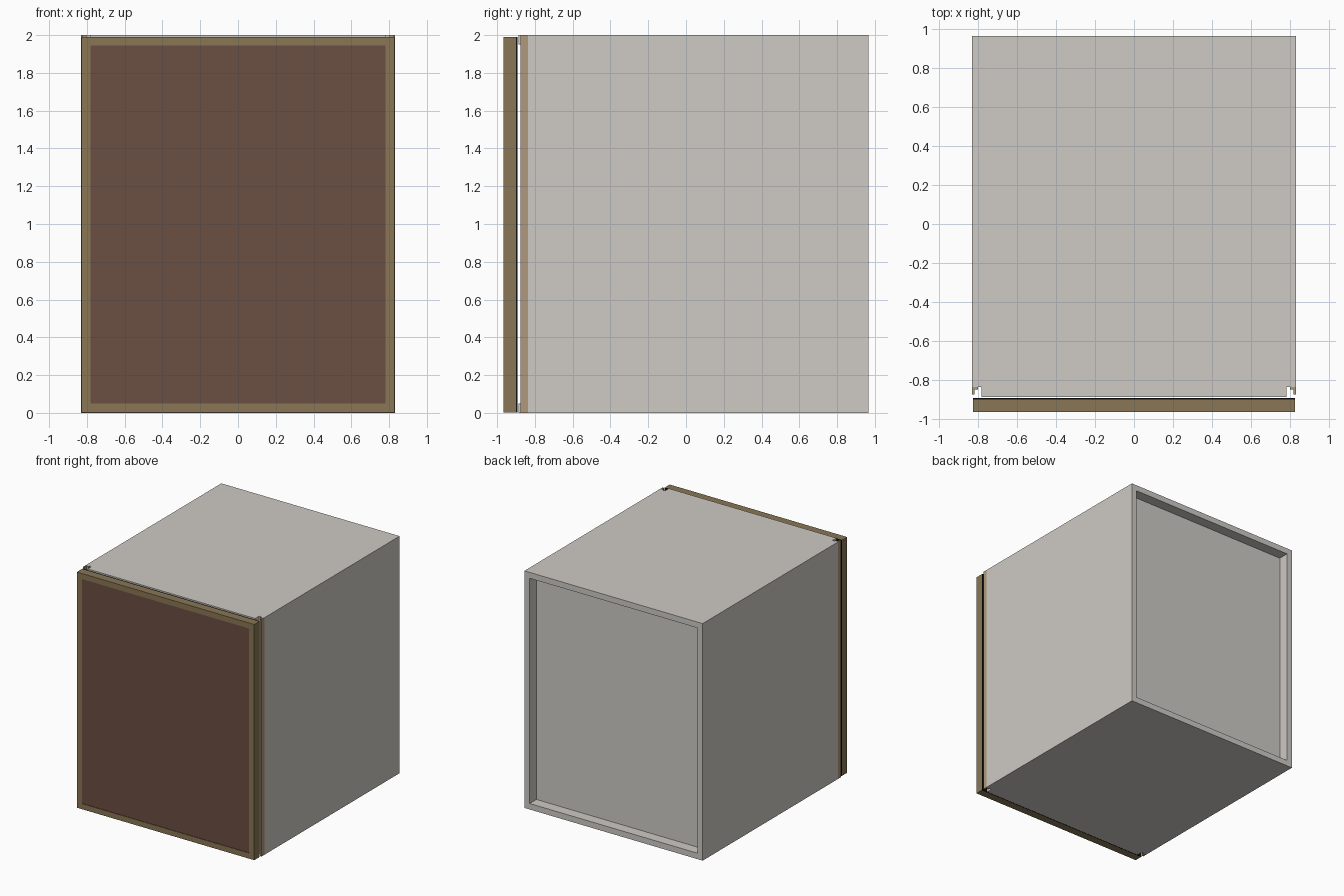
import bpy, bmesh

if "Cube" in bpy.data.objects:
    bpy.data.objects.remove(bpy.data.objects["Cube"])


def material(name, srgb):
    m = bpy.data.materials.new(name)
    lin = [c / 12.92 if c <= 0.04045 else ((c + 0.055) / 1.055) ** 2.4 for c in srgb]
    m.diffuse_color = (*lin, 1)
    m.use_nodes = True
    m.node_tree.nodes["Principled BSDF"].inputs["Base Color"].default_value = m.diffuse_color
    return m


GREY = material("warm grey board", (0.81, 0.795, 0.775))
OLIVE = material("olive wood", (0.535, 0.465, 0.335))
BROWN = material("dark brown panel", (0.42, 0.31, 0.26))
TAN = material("tan edging", (0.69, 0.60, 0.48))
BLACK = material("black seal", (0.06, 0.06, 0.06))


def prism(name, outline, z0, z1, mat):
    """Extrude an xy outline from z0 to z1."""
    bm = bmesh.new()
    face = bm.faces.new([bm.verts.new((x, y, z0)) for x, y in outline])
    ext = bmesh.ops.extrude_face_region(bm, geom=[face])
    verts = [g for g in ext["geom"] if isinstance(g, bmesh.types.BMVert)]
    bmesh.ops.translate(bm, verts=verts, vec=(0, 0, z1 - z0))
    bmesh.ops.recalc_face_normals(bm, faces=bm.faces)
    mesh = bpy.data.meshes.new(name)
    bm.to_mesh(mesh)
    bm.free()
    mesh.materials.append(mat)
    ob = bpy.data.objects.new(name, mesh)
    bpy.context.collection.objects.link(ob)
    return ob


def box(name, x0, x1, y0, y1, z0, z1, mat):
    return prism(name, [(x0, y0), (x1, y0), (x1, y1), (x0, y1)], z0, z1, mat)


W, T = 0.832, 0.05              # half width, board thickness
BACK, SIDE_F, DECK_F = 0.966, -0.837, -0.888
IN = W - T

# Top and bottom boards, notched at the front corners
deck = [(-W, SIDE_F), (-W, BACK), (IN, BACK), (IN, DECK_F), (-IN, DECK_F), (-IN, SIDE_F)]
prism("bottom_board", deck, 0, T, GREY)
prism("top_board", deck, 2 - T, 2, GREY)

# Side boards and recessed back
box("right_side", IN, W, SIDE_F, BACK, 0, 2, GREY)
box("left_side", -W, -IN, SIDE_F, BACK, T, 2 - T, GREY)
box("back_panel", -IN, IN, 0.86, 0.876, T, 2 - T, GREY)

# L-shaped edging on the front corners
for s, side in ((-1, "left"), (1, "right")):
    ell = [(W, SIDE_F), (W, -0.876), (W - 0.012, -0.876), (W - 0.012, SIDE_F - 0.012),
           (W - 0.03, SIDE_F - 0.012), (W - 0.03, SIDE_F)]
    prism(side + "_corner_edging", [(s * x, y) for x, y in ell], 0, 2, TAN)

# Door with a framed, slightly recessed front panel
D = 0.828
door = box("door", -D, D, -0.966, -0.9, 0.003, 1.991, OLIVE)
door.data.materials.append(BROWN)
bm = bmesh.new()
bm.from_mesh(door.data)
front = [f for f in bm.faces if f.normal.y < -0.9]
bmesh.ops.inset_region(bm, faces=front, thickness=0.066)
for f in front:
    f.material_index = 1
ext = bmesh.ops.inset_region(bm, faces=front, thickness=0.0005, depth=-0.004)
bm.to_mesh(door.data)
bm.free()

# Dark seal behind the door
box("door_seal", -D, D, -0.9, -0.893, 0.003, 1.991, BLACK)
